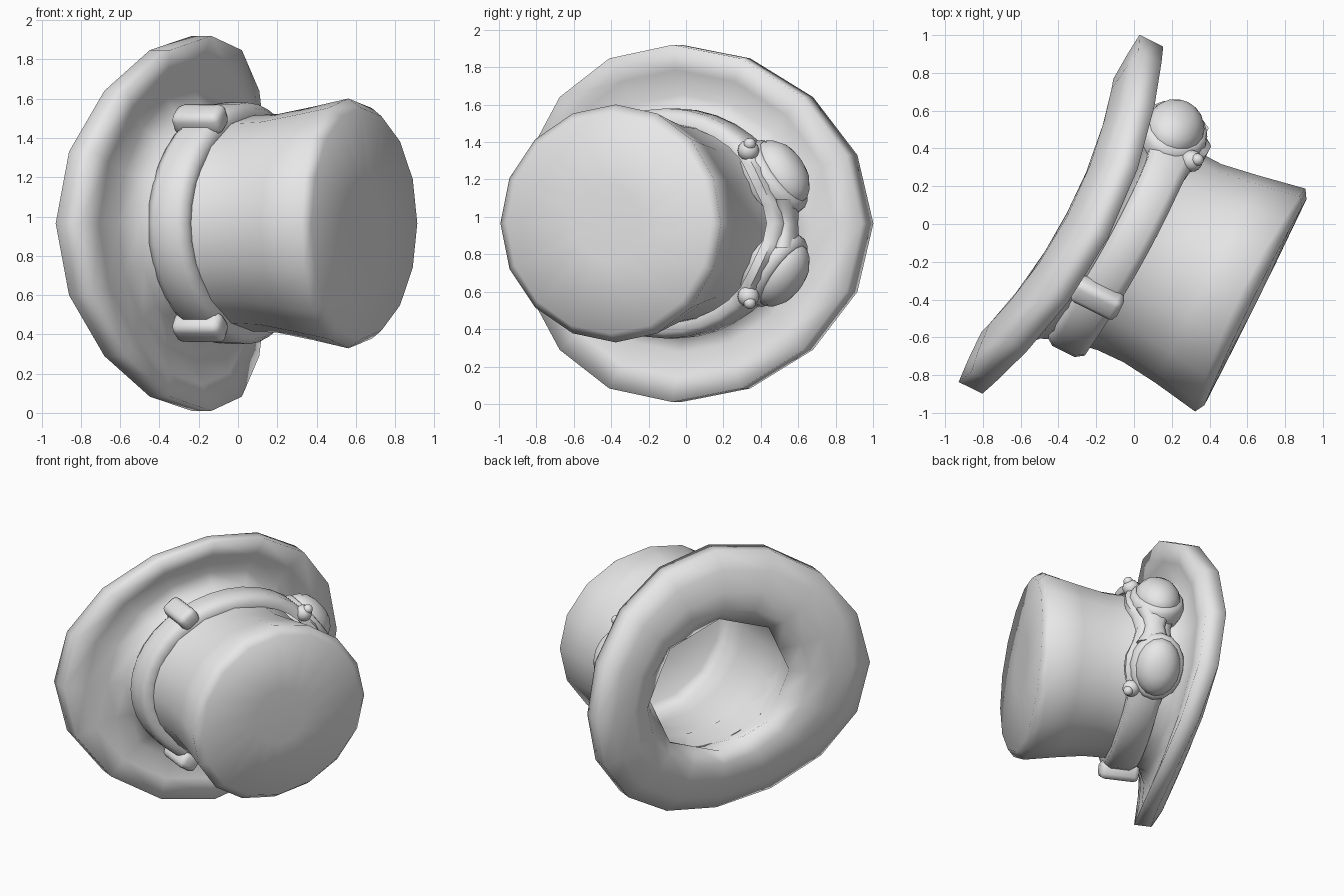
import bpy, bmesh
from math import sin, cos, pi, radians, exp
from mathutils import Matrix, Vector

if "Cube" in bpy.data.objects:
    bpy.data.objects.remove(bpy.data.objects["Cube"])

grey = bpy.data.materials.new("plain_grey")
grey.use_nodes = True
grey.diffuse_color = (0.8, 0.8, 0.8, 1)
grey.node_tree.nodes["Principled BSDF"].inputs["Base Color"].default_value = (0.8, 0.8, 0.8, 1)

# Hat frame: local x = back of hat, y = side (world up), z = hat axis
HAT = Matrix(((0.444, 0, 0.896, -0.19),
              (0.896, 0, -0.444, 0.01),
              (0, 1, 0, 0.965),
              (0, 0, 0, 1)))


def finish(name, bm, local=Matrix(), angle=60):
    bmesh.ops.recalc_face_normals(bm, faces=bm.faces)
    mesh = bpy.data.meshes.new(name)
    bm.to_mesh(mesh)
    bm.free()
    mesh.transform(HAT @ local)
    mesh.materials.append(grey)
    obj = bpy.data.objects.new(name, mesh)
    bpy.context.collection.objects.link(obj)
    bpy.ops.object.select_all(action="DESELECT")
    obj.select_set(True)
    bpy.context.view_layer.objects.active = obj
    bpy.ops.object.shade_smooth_by_angle(angle=radians(angle))
    return obj


def loft(rings, cap=True, closed=False):
    """Skin a list of equal rings of points."""
    bm = bmesh.new()
    rows = [[bm.verts.new(p) for p in ring] for ring in rings]
    pairs = list(zip(rows, rows[1:]))
    if closed:
        pairs.append((rows[-1], rows[0]))
    n = len(rows[0])
    for a, b in pairs:
        for i in range(n):
            j = (i + 1) % n
            bm.faces.new((a[i], a[j], b[j], b[i]))
    if cap:
        bm.faces.new(rows[0])
        bm.faces.new(rows[-1])
    return bm


def lathe(name, rows, segs, local, sx=1, sy=1):
    rings = [[(r * sx * cos(2 * pi * i / segs), r * sy * sin(2 * pi * i / segs), z)
              for i in range(segs)] for r, z in rows]
    return finish(name, loft(rings), local)


# Hat body: radius, height, saddle bend, lengthwise stretch, lengthwise shift
CROWN = [
    (0.2, 0.94, 0, 1, -0.01), (0.59, 0.925, -0.01, 1.03, -0.01),
    (0.636, 0.875, -0.03, 1.035, -0.012), (0.595, 0.65, 0, 1.03, -0.015),
    (0.557, 0.45, 0, 1.05, -0.02), (0.55, 0.3, 0, 1.07, -0.02),
    (0.56, 0.12, 0, 1.1, -0.02)]
BRIM = [
    (0.6, 0.01, 0, 1.1, -0.03), (0.69, -0.04, 0.025, 1.08, -0.04),
    (0.82, -0.03, 0.065, 1.08, -0.05), (0.955, -0.02, 0.105, 1.085, -0.05),
    (0.955, -0.145, 0.12, 1.085, -0.05), (0.84, -0.19, 0.085, 1.08, -0.05),
    (0.7, -0.22, 0.06, 1.08, -0.04), (0.57, -0.2, 0.03, 1.08, -0.03),
    (0.49, -0.12, 0, 1.08, -0.02)]
# thin lining just inside the crown
LINING = [(r - 0.01, z - 0.01, bend, stretch, shift)
          for r, z, bend, stretch, shift in reversed(CROWN)]
OPENING = len(CROWN) + len(BRIM) - 1
SEGS = 16
rings = []
for k, (r, z, bend, stretch, shift) in enumerate(CROWN + BRIM + LINING):
    tilt = 0.022 if len(CROWN) <= k <= OPENING else 0
    ring = []
    for i in range(SEGS):
        a = 2 * pi * i / SEGS
        # the head opening has eight straight sides
        q = r * cos(pi / 8) if k == OPENING and i % 2 else r
        ring.append((q * stretch * cos(a) + shift, q * sin(a),
                     z - bend * cos(2 * a) + tilt * r * cos(a)))
    rings.append(ring)
finish("top_hat", loft(rings), angle=110)

# Goggle strap around the crown, widening behind the lenses
SECTION = [(-0.03, -1), (0.02, -1), (0.05, -0.6), (0.05, 0.6), (0.02, 1), (-0.03, 1)]
rings = []
for i in range(36):
    a = 2 * pi * i / 36
    side = abs((a + pi) % (2 * pi) - pi)
    half = 0.11 + 0.07 * exp(-((side - 0.42) / 0.25) ** 2)
    mid = 0.2 + 0.02 * cos(a) - 0.04 * cos(a) ** 2
    rings.append([((0.645 + d) * cos(a), (0.565 + d) * sin(a), mid + h * half)
                  for d, h in SECTION])
finish("goggle_strap", loft(rings, cap=False, closed=True))


def bevel_box(name, size, local):
    bm = bmesh.new()
    bmesh.ops.create_cube(bm, size=1)
    bmesh.ops.scale(bm, vec=Vector(size), verts=bm.verts)
    bmesh.ops.bevel(bm, geom=bm.edges[:], offset=0.035, segments=2, affect="EDGES", profile=0.5)
    return finish(name, bm, local)


def ball(name, radius, place):
    bm = bmesh.new()
    bmesh.ops.create_uvsphere(bm, u_segments=12, v_segments=8, radius=radius)
    return finish(name, bm, Matrix.Translation(place))


# Paired parts on both sides
for label, s in (("left", 1), ("right", -1)):
    # buckle loop over the strap
    place = Matrix.Translation((-0.36, s * 0.53, 0.175)) @ Matrix.Rotation(s * radians(125), 4, "Z")
    bevel_box(label + "_buckle", (0.12, 0.14, 0.27), place)

    # eyecup and domed lens, facing outward
    eye = (Matrix.Translation((0.595, s * 0.245, 0.145))
           @ Matrix.Rotation(s * radians(36), 4, "Z") @ Matrix.Rotation(radians(90), 4, "Y"))
    lathe(label + "_eyecup", [(1.05, -0.1), (1.2, -0.04), (1.2, 0.02), (1.1, 0.055), (0.95, 0.06)],
          16, eye, 0.155, 0.19)
    lathe(label + "_lens", [(0.98, 0.03), (0.98, 0.065), (0.85, 0.105), (0.62, 0.14), (0.35, 0.158), (0.08, 0.163)],
          16, eye, 0.155, 0.2)

    # side knob with a small tip
    ball(label + "_knob", 0.058, (0.51, s * 0.39, 0.3))
    ball(label + "_knob_tip", 0.033, (0.53, s * 0.425, 0.325))

# Flared nose bridge between the eyecups: side position, thickness, height
rings = []
for y, depth, height in ((-0.13, 0.05, 0.13), (-0.06, 0.045, 0.085), (0, 0.045, 0.07),
                         (0.06, 0.045, 0.085), (0.13, 0.05, 0.13)):
    rings.append([(0.69 + depth * cos(2 * pi * i / 10), y, 0.18 + height * sin(2 * pi * i / 10))
                  for i in range(10)])
finish("goggle_bridge", loft(rings))
